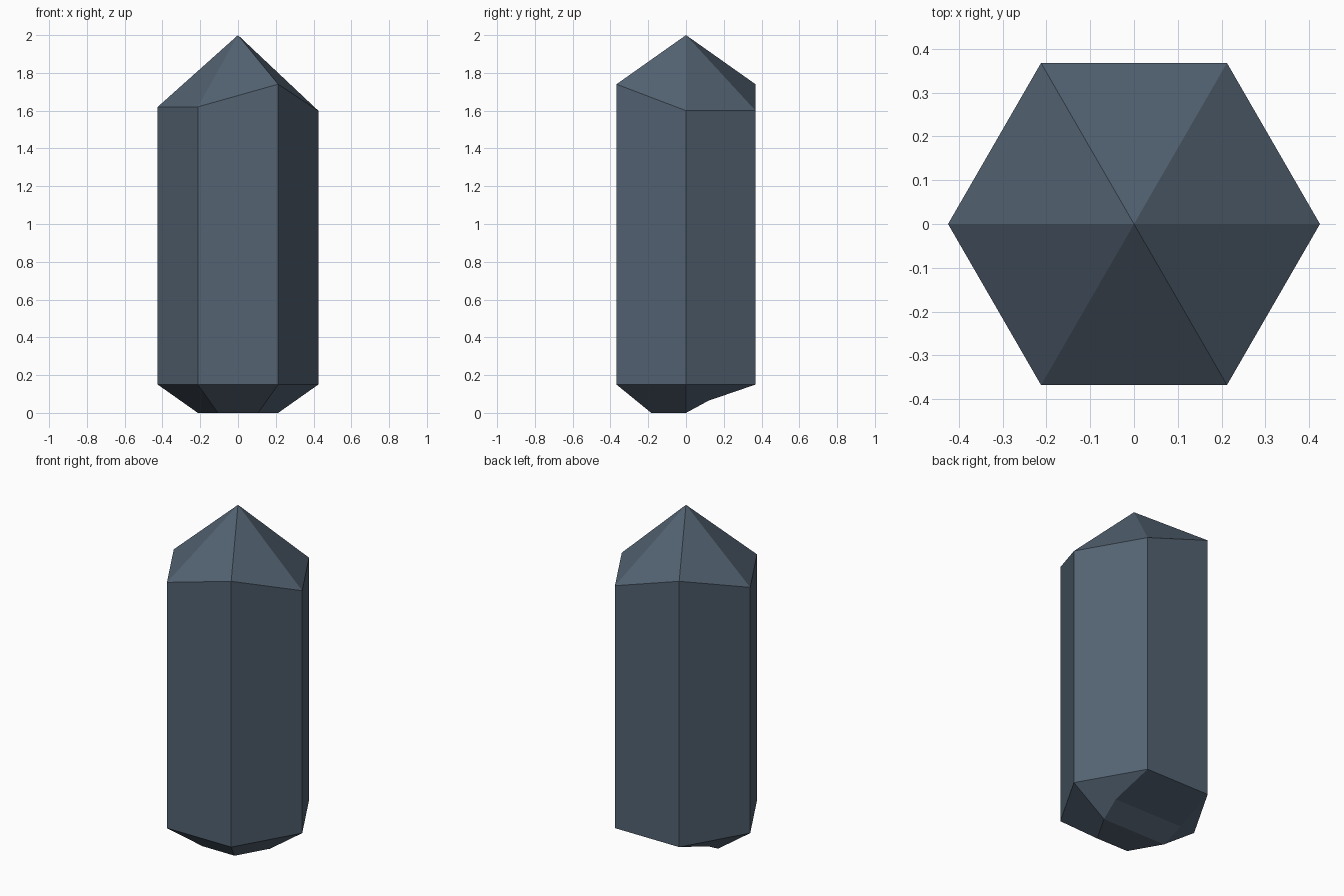
import bpy, bmesh
from math import sin, cos, radians

cube = bpy.data.objects.get("Cube")
if cube:
    bpy.data.objects.remove(cube)

RADIUS = 0.425
BASE_Z = 0.15
# Shoulder heights, corner by corner around the hexagon from +x
SHOULDER_Z = [1.60, 1.60, 1.74, 1.62, 1.62, 1.74]


def corner(index, radius, z):
    a = radians(60 * index)
    return (radius * cos(a), radius * sin(a), z)


# Slate material
slate = bpy.data.materials.new("dark_slate")
slate.use_nodes = True
colour = (0.088, 0.125, 0.17, 1)
slate.diffuse_color = colour
slate.node_tree.nodes["Principled BSDF"].inputs["Base Color"].default_value = colour

bm = bmesh.new()
tip = bm.verts.new((0, 0, 2))
upper = [bm.verts.new(corner(i, RADIUS, z)) for i, z in enumerate(SHOULDER_Z)]
lower = [bm.verts.new(corner(i, RADIUS, BASE_Z)) for i in range(6)]

# Foot: half hexagon on the ground, with the two back corners chipped upward
foot = []
for i in range(6):
    if i in (1, 2):
        side = 1 if i == 1 else -1
        foot.append(bm.verts.new((0.23 * side, 0.12, 0.065)))
    else:
        foot.append(bm.verts.new(corner(i, RADIUS / 2, 0)))

# Pointed cap, tall sides and tapered underside
for i in range(6):
    j = (i + 1) % 6
    bm.faces.new((upper[i], upper[j], tip))
    bm.faces.new((lower[i], lower[j], upper[j], upper[i]))
    bm.faces.new((foot[i], foot[j], lower[j], lower[i]))

# Flat foot and the chipped step behind it
bm.faces.new((foot[0], foot[5], foot[4], foot[3]))
bm.faces.new((foot[0], foot[3], foot[2], foot[1]))

bmesh.ops.recalc_face_normals(bm, faces=bm.faces)
mesh = bpy.data.meshes.new("crystal")
bm.to_mesh(mesh)
bm.free()
mesh.materials.append(slate)
crystal = bpy.data.objects.new("crystal", mesh)
bpy.context.collection.objects.link(crystal)
